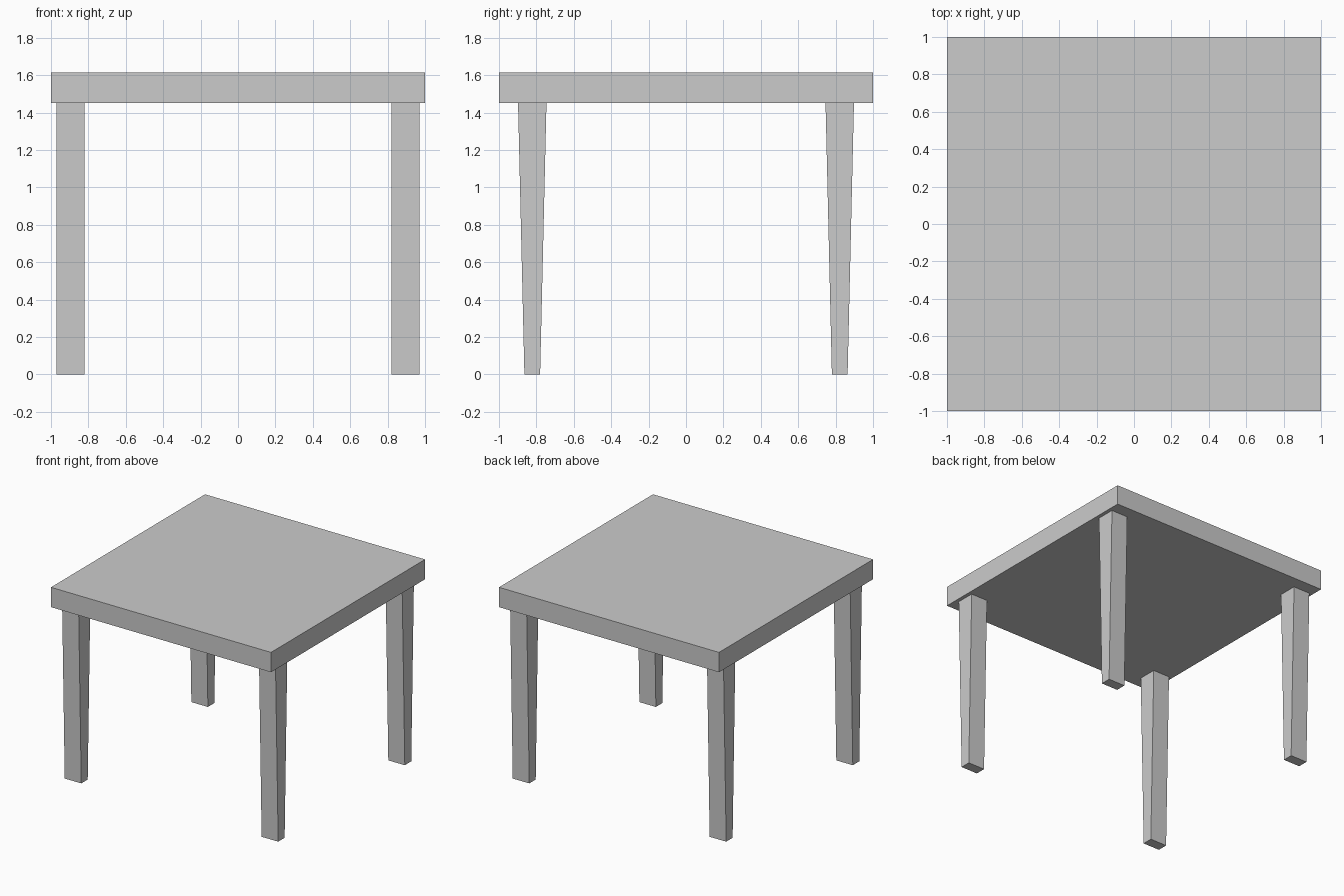
import bpy, bmesh

if "Cube" in bpy.data.objects:
    bpy.data.objects.remove(bpy.data.objects["Cube"])

TOP_Z, UNDER_Z = 1.615, 1.452


def block(name, cx, cy, z0, z1, half_x, half_y_bottom, half_y_top):
    """Box whose depth may taper from top to bottom."""
    bm = bmesh.new()
    bmesh.ops.create_cube(bm, size=2)
    for v in bm.verts:
        upper = v.co.z > 0
        v.co.x = cx + v.co.x * half_x
        v.co.y = cy + v.co.y * (half_y_top if upper else half_y_bottom)
        v.co.z = z1 if upper else z0
    mesh = bpy.data.meshes.new(name)
    bm.to_mesh(mesh)
    bm.free()
    obj = bpy.data.objects.new(name, mesh)
    bpy.context.collection.objects.link(obj)
    return obj


# Square slab top
block("table_top", 0, 0, UNDER_Z, TOP_Z, 1, 1, 1)

# Four legs, tapering front to back only
for side, sx in (("left", -1), ("right", 1)):
    for end, sy in (("front", -1), ("back", 1)):
        block(f"{end}_{side}_leg", sx * 0.895, sy * 0.822,
              0, UNDER_Z, 0.075, 0.042, 0.076)
